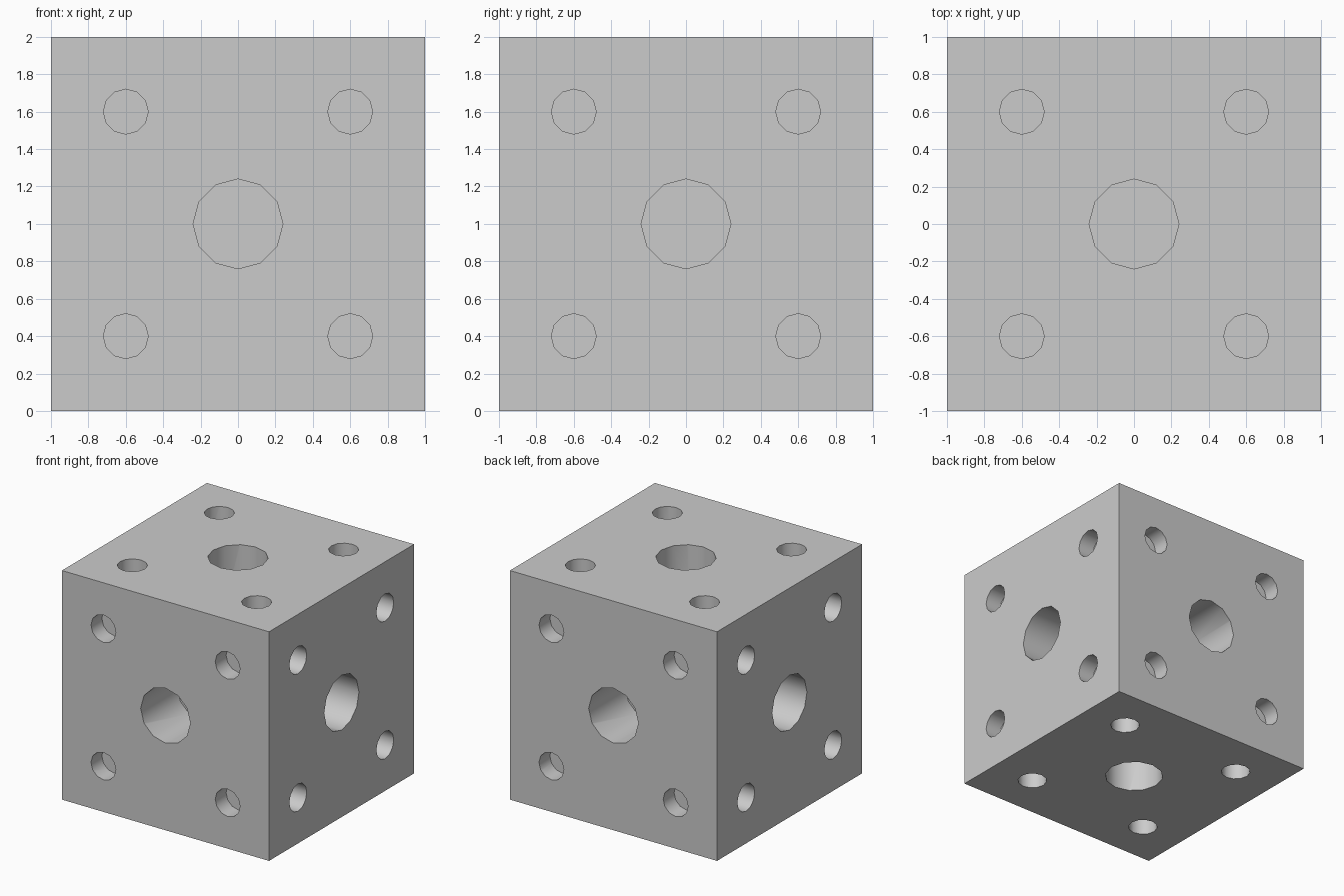
import bpy, bmesh, math
from mathutils import Matrix, Vector

if "Cube" in bpy.data.objects:
    bpy.data.objects.remove(bpy.data.objects["Cube"])

SIDES = 12
OVER = 0.05  # how far the drills stick out of the faces

# Solid cube body
bpy.ops.mesh.primitive_cube_add(size=2, location=(0, 0, 1))
body = bpy.context.object
body.name = "drilled_block"

# Drills for one face: (u, v, radius, depth)
holes = [(0, 0, 0.24, 0.5)]
holes += [(u, v, 0.12, 0.15) for u in (-0.6, 0.6) for v in (-0.6, 0.6)]

# Repeat the drill pattern on all six faces
bm = bmesh.new()
for axis in ((1, 0, 0), (-1, 0, 0), (0, 1, 0), (0, -1, 0), (0, 0, 1), (0, 0, -1)):
    turn = Vector((0, 0, 1)).rotation_difference(Vector(axis)).to_matrix().to_4x4()
    if axis[2] == -1:
        turn = Matrix.Rotation(math.pi, 4, 'X')
    for u, v, radius, depth in holes:
        place = Matrix.Translation((u, v, 1 + (OVER - depth) / 2))
        bmesh.ops.create_cone(bm, cap_ends=True, segments=SIDES,
                              radius1=radius, radius2=radius, depth=depth + OVER,
                              matrix=Matrix.Translation((0, 0, 1)) @ turn @ place)
mesh = bpy.data.meshes.new("hole_drills")
bm.to_mesh(mesh)
bm.free()
drills = bpy.data.objects.new("hole_drills", mesh)
drills.hide_render = True
bpy.context.collection.objects.link(drills)

# Cut the blind holes
cut = body.modifiers.new("holes", 'BOOLEAN')
cut.operation = 'DIFFERENCE'
cut.solver = 'EXACT'
cut.object = drills
bpy.context.view_layer.objects.active = body
bpy.ops.object.modifier_apply(modifier=cut.name)
bpy.data.objects.remove(drills)

# Smooth hole walls, sharp rims
bpy.ops.object.shade_smooth_by_angle(angle=math.radians(40))
